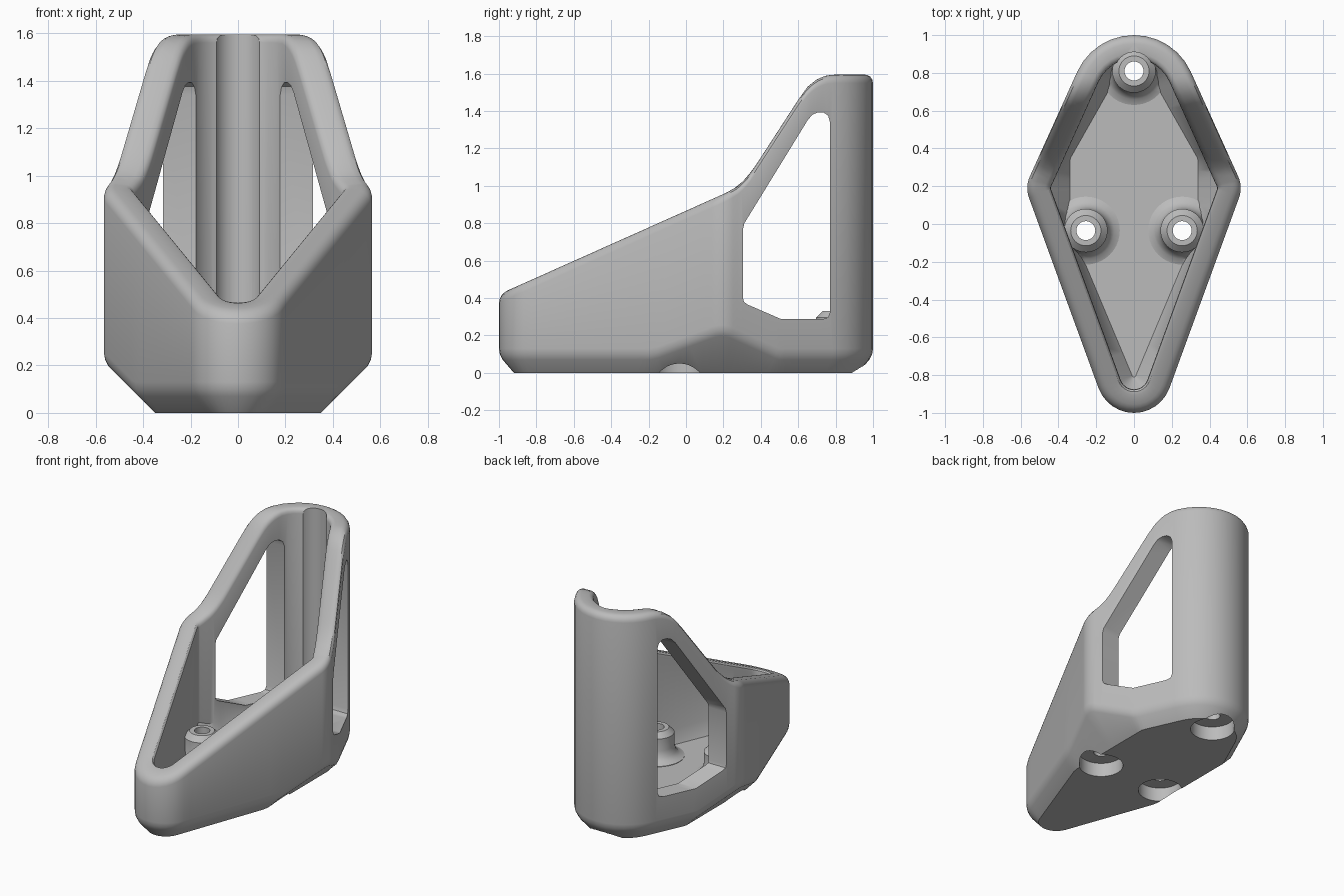
import bpy, bmesh, math
from mathutils import Vector

if "Cube" in bpy.data.objects:
    bpy.data.objects.remove(bpy.data.objects["Cube"], do_unlink=True)

grey = bpy.data.materials.new("matte_grey")
grey.use_nodes = True
colour = (0.5, 0.5, 0.5, 1)
grey.diffuse_color = colour
grey.node_tree.nodes["Principled BSDF"].inputs["Base Color"].default_value = colour

# Kite plan: rounded corners as (centre, radius), counter-clockwise
CORNERS = [((0, 0.67), 0.33), ((-0.415, 0.19), 0.15), ((0, -0.8), 0.2), ((0.415, 0.19), 0.15)]
# Rim height along the depth
RIM = [(-1, 0.42), (0.22, 0.965), (0.28, 1.0), (0.32, 1.04), (0.36, 1.09), (0.6, 1.46),
       (0.65, 1.53), (0.7, 1.57), (0.75, 1.59), (0.8, 1.595), (1, 1.595)]


def rim_height(y):
    for (y0, z0), (y1, z1) in zip(RIM, RIM[1:]):
        if y <= y1:
            return z0 + (z1 - z0) * (y - y0) / (y1 - y0)
    return RIM[-1][1]


def tangent_angle(a, b):
    d = Vector(b[0]) - Vector(a[0])
    return math.atan2(d.y, d.x) - math.acos((a[1] - b[1]) / d.length)


def outline(inset, arc=12, straight=24):
    """Rounded kite, moved inwards by inset."""
    pts = []
    for i, (c, r) in enumerate(CORNERS):
        before, after = CORNERS[i - 1], CORNERS[(i + 1) % 4]
        start = tangent_angle(before, (c, r))
        sweep = (tangent_angle((c, r), after) - start) % math.tau
        rad = max(r - inset, 0.01)
        for k in range(arc + 1):
            t = start + sweep * k / arc
            pts.append(Vector((c[0] + rad * math.cos(t), c[1] + rad * math.sin(t))))
    out = []
    for i, p in enumerate(pts):
        out.append(p)
        if i % (arc + 1) == arc:
            q = pts[(i + 1) % len(pts)]
            out += [p.lerp(q, k / straight) for k in range(1, straight)]
    return out


def make_object(name, bm):
    bmesh.ops.recalc_face_normals(bm, faces=bm.faces)
    me = bpy.data.meshes.new(name)
    bm.to_mesh(me)
    bm.free()
    me.materials.append(grey)
    ob = bpy.data.objects.new(name, me)
    bpy.context.collection.objects.link(ob)
    return ob


def skin(name, rings):
    """Join rings of equal length and cap both ends."""
    bm = bmesh.new()
    loops = [[bm.verts.new(p) for p in ring] for ring in rings]
    n = len(loops[0])
    for a, b in zip(loops, loops[1:]):
        for i in range(n):
            j = (i + 1) % n
            bm.faces.new((a[i], a[j], b[j], b[i]))
    bm.faces.new(loops[0][::-1])
    bm.faces.new(loops[-1])
    return make_object(name, bm)


def turned(name, x, y, profile, n=40):
    """Round solid from (radius, height) pairs."""
    angles = [math.tau * k / n for k in range(n)]
    return skin(name, [[(x + r * math.cos(a), y + r * math.sin(a), z) for a in angles]
                       for r, z in profile])


def apply_boolean(target, tool, operation):
    m = target.modifiers.new("bool", 'BOOLEAN')
    m.operation, m.object, m.solver = operation, tool, 'EXACT'
    bpy.context.view_layer.objects.active = target
    bpy.ops.object.modifier_apply(modifier=m.name)
    bpy.data.objects.remove(tool, do_unlink=True)


# Shell: outer wall, rounded rim, inner wall and floor
def low_ring(inset, z, slope):
    # the wide corners are cut by a 45 degree slope
    return [(math.copysign(min(abs(p.x), slope + z), p.x), p.y, z) for p in outline(inset)]


def wall_ring(inset, z, slope):
    return [(p.x, p.y, max(z, abs(p.x) - slope)) for p in outline(inset)]


def rim_ring(inset, drop):
    return [(p.x, p.y, rim_height(p.y) - drop) for p in outline(inset)]


rings = [low_ring(0.08, 0, 0.35), wall_ring(0.02, 0.07, 0.35), wall_ring(0.005, 0.1, 0.335),
         wall_ring(0, 0.13, 0.31)]
rings += [rim_ring(*r) for r in ((0, 0.045), (0.004, 0.028), (0.014, 0.012), (0.03, 0.003),
                                 (0.045, 0), (0.095, 0), (0.112, 0.006), (0.122, 0.018),
                                 (0.125, 0.035))]
rings += [wall_ring(0.125, 0.22, 0.19), low_ring(0.195, 0.13, 0.21)]
body = skin("holder_body", rings)

# Side windows
WINDOW = [(0.305, 0.4), (0.31, 0.38), (0.33, 0.365), (0.51, 0.287), (0.73, 0.287),
          (0.76, 0.297), (0.77, 0.325), (0.77, 1.34), (0.76, 1.375), (0.735, 1.393),
          (0.705, 1.393), (0.675, 1.38), (0.65, 1.35), (0.312, 0.8), (0.305, 0.77)]
apply_boolean(body, skin("window_cutter", [[(x, y, z) for y, z in WINDOW] for x in (-1, 1)]),
              'DIFFERENCE')

# Upright groove in the back wall
apply_boolean(body, turned("groove_cutter", 0, 0.81, [(0.1, 0.2), (0.1, 2)]), 'DIFFERENCE')

# Screw bosses with flared feet, bored through and recessed underneath
BOSSES = [(0, 0.81), (-0.255, -0.035), (0.255, -0.035)]
for x, y in BOSSES:
    apply_boolean(body, turned("boss", x, y, [(0.18, 0.11), (0.18, 0.133), (0.15, 0.145),
                                              (0.127, 0.17), (0.115, 0.21), (0.115, 0.295),
                                              (0.08, 0.33)]), 'UNION')
for x, y in BOSSES:
    apply_boolean(body, turned("bore_cutter", x, y, [(0.145, -0.1), (0.145, 0.1), (0.05, 0.101),
                                                     (0.05, 0.5)]), 'DIFFERENCE')

# Smooth shading with crisp cut edges
bpy.ops.object.select_all(action='DESELECT')
body.select_set(True)
bpy.context.view_layer.objects.active = body
bpy.ops.object.shade_smooth_by_angle(angle=math.radians(32))
